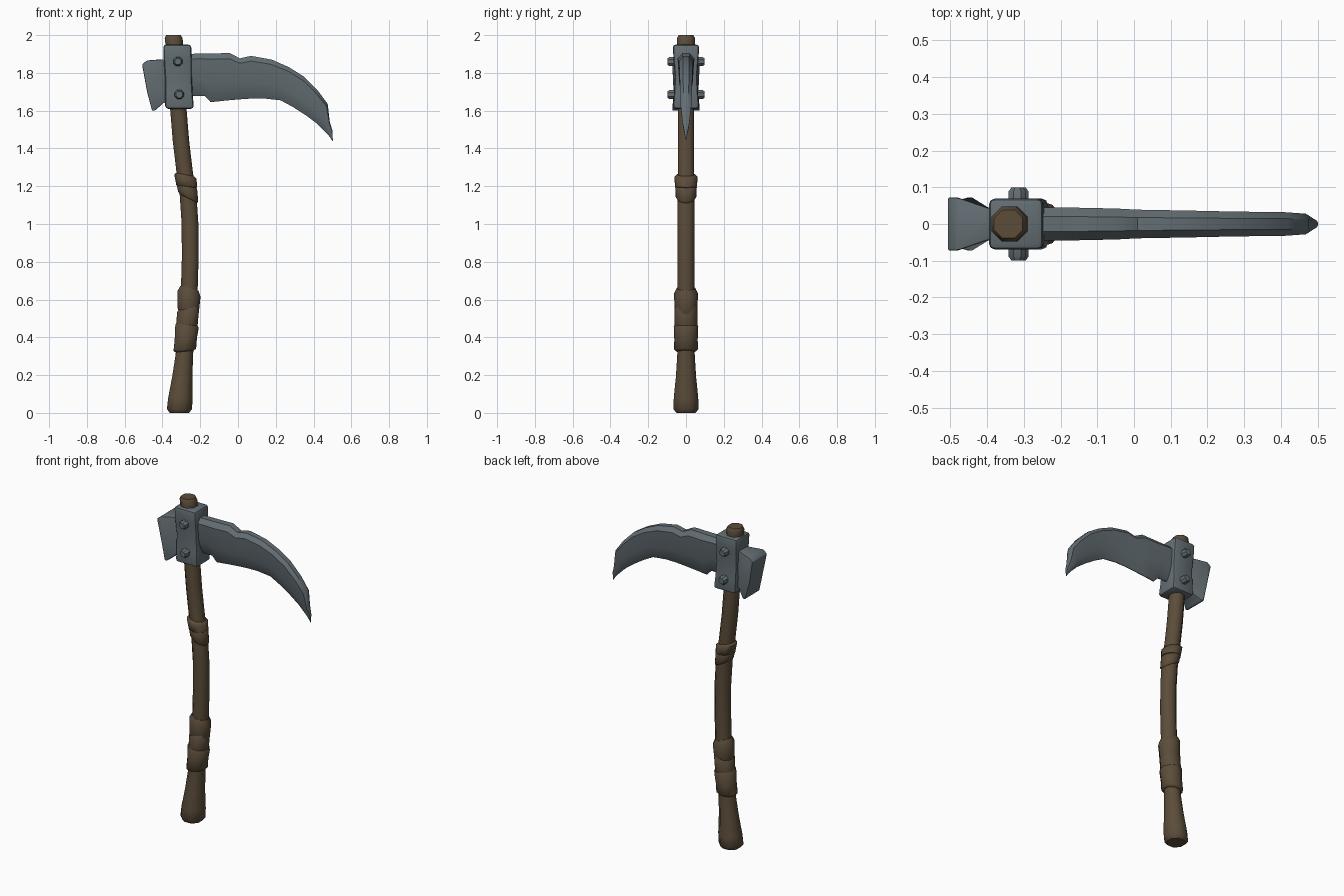
import bpy, bmesh, math
from mathutils import Vector

cube = bpy.data.objects.get("Cube")
if cube:
    bpy.data.objects.remove(cube, do_unlink=True)


def material(name, rgb):
    m = bpy.data.materials.new(name)
    m.use_nodes = True
    m.diffuse_color = (*rgb, 1)
    bsdf = m.node_tree.nodes["Principled BSDF"]
    bsdf.inputs["Base Color"].default_value = (*rgb, 1)
    bsdf.inputs["Roughness"].default_value = 0.8
    return m


WOOD = material("dark brown wood", (0.105, 0.073, 0.042))
STEEL = material("blue grey steel", (0.125, 0.155, 0.17))


def loft(name, rings, mat, angle=50, bevel=0.0):
    """Skin equal-length rings, cap both ends, smooth by angle."""
    bm = bmesh.new()
    rows = [[bm.verts.new(p) for p in ring] for ring in rings]
    n = len(rows[0])
    for a, b in zip(rows, rows[1:]):
        for i in range(n):
            j = (i + 1) % n
            bm.faces.new((a[i], a[j], b[j], b[i]))
    bm.faces.new(rows[0][::-1])
    bm.faces.new(rows[-1])
    bmesh.ops.recalc_face_normals(bm, faces=bm.faces[:])
    mesh = bpy.data.meshes.new(name)
    bm.to_mesh(mesh)
    bm.free()
    mesh.materials.append(mat)
    ob = bpy.data.objects.new(name, mesh)
    bpy.context.collection.objects.link(ob)
    bpy.ops.object.select_all(action="DESELECT")
    ob.select_set(True)
    bpy.context.view_layer.objects.active = ob
    if bevel:
        mod = ob.modifiers.new("soft edges", "BEVEL")
        mod.width, mod.segments, mod.limit_method = bevel, 2, "ANGLE"
        bpy.ops.object.modifier_apply(modifier=mod.name)
    bpy.ops.object.shade_smooth_by_angle(angle=math.radians(angle))
    return ob


# Bowed handle: centre x, height, radius
HANDLE = [(-.31, 0, .055), (-.31, .02, .072), (-.305, .08, .07), (-.295, .19, .058),
          (-.284, .31, .05), (-.268, .48, .048), (-.258, .65, .048), (-.253, .82, .048),
          (-.254, 1.0, .048), (-.264, 1.15, .048), (-.283, 1.28, .047),
          (-.302, 1.44, .047), (-.316, 1.61, .047), (-.338, 1.96, .051),
          (-.341, 1.985, .051), (-.342, 2.0, .042)]


def centre(z):
    for (x0, z0, _), (x1, z1, _) in zip(HANDLE, HANDLE[1:]):
        if z <= z1:
            return x0 + (x1 - x0) * (z - z0) / (z1 - z0)
    return HANDLE[-1][0]


def ring(x, z, r, tilt=0.0, n=8):
    out = []
    for i in range(n):
        a = 2 * math.pi * (i + 0.5) / n
        out.append(Vector((x + r * math.cos(a), r * math.sin(a), z + tilt * r * math.cos(a))))
    return out


loft("handle", [ring(*s) for s in HANDLE], WOOD)


# Leather-like wraps around the handle: height, radius, tilt per ring
def wrap(name, rows):
    loft(name, [ring(centre(z), z, r, t, 10) for z, r, t in rows], WOOD, 55)


wrap("upper_wrap", [(1.195, .05, -.1), (1.20, .058, -.1), (1.25, .062, -.2), (1.262, .05, -.2)])
wrap("upper_wrap_lower_band", [(1.135, .049, -.5), (1.145, .056, -.5),
                               (1.195, .057, -.2), (1.21, .05, -.2)])
wrap("grip_wrap_top", [(.52, .05, -.3), (.54, .059, -.3), (.63, .064, -.25), (.66, .05, -.25)])
wrap("grip_wrap_middle", [(.42, .05, .2), (.44, .06, .2), (.55, .062, .3), (.565, .05, .3)])
wrap("grip_wrap_bottom", [(.325, .051, .1), (.335, .063, .1), (.39, .062, .1),
                          (.46, .065, -.15), (.478, .052, -.15)])


# Iron collar, slightly leaning and waisted
def block(x, z, hx, hy):
    return [Vector((x + sx * hx, sy * hy, z)) for sx, sy in ((-1, -1), (1, -1), (1, 1), (-1, 1))]


loft("collar", [block(-.309, 1.61, .076, .07), block(-.313, 1.69, .073, .064),
                block(-.316, 1.78, .071, .059), block(-.319, 1.87, .074, .066),
                block(-.322, 1.95, .074, .07)], STEEL, 40, .016)

# Rivets on front and back
for label, side in (("front", -1), ("back", 1)):
    for level, x, z in (("upper", -.318, 1.86), ("lower", -.311, 1.685)):
        rings = []
        for y, r in ((.045, .026), (.088, .026), (.099, .018)):
            rings.append([Vector((p.x, side * y, z + p.y)) for p in ring(x, 0, r)])
        loft(f"{level}_{label}_rivet", rings, STEEL, 35)

# Flared poll behind the collar: x, top, bottom, half thickness at top and bottom
poll = []
for x0, top, x1, low, w in ((-.36, 1.87, -.36, 1.65, .04), (-.40, 1.872, -.395, 1.64, .045),
                            (-.482, 1.866, -.44, 1.60, .073), (-.508, 1.845, -.455, 1.60, .073)):
    xm, zm = (x0 + x1) / 2 - (.01 if x0 > -.5 else 0), 1.70
    poll.append([Vector((x0, -w, top)), Vector((xm, -w * .9, zm)), Vector((x1, -w, low)),
                 Vector((x1, w, low)), Vector((xm, w * .9, zm)), Vector((x0, w, top))])
loft("poll", poll, STEEL, 35, .006)

# Curved blade: spine point, edge point, half thickness
BLADE = [((-.30, 1.90), (-.30, 1.68), .045), ((-.20, 1.902), (-.175, 1.677), .045),
         ((-.13, 1.903), (-.145, 1.645), .044), ((-.045, 1.905), (-.05, 1.655), .042),
         ((.01, 1.877), (.01, 1.66), .039), ((.07, 1.89), (.07, 1.664), .038),
         ((.18, 1.87), (.135, 1.665), .036), ((.27, 1.83), (.225, 1.655), .034),
         ((.35, 1.78), (.29, 1.62), .033), ((.42, 1.71), (.36, 1.575), .032),
         ((.475, 1.635), (.42, 1.53), .028), ((.486, 1.54), (.465, 1.485), .018),
         ((.50, 1.495), (.485, 1.462), .009), ((.502, 1.442), (.499, 1.44), .001)]
PROFILE = [(0, .45), (.12, 1), (.62, .8), (.86, .45), (1, .06)]
sections = []
for spine, edge, w in BLADE:
    s, e = Vector((spine[0], 0, spine[1])), Vector((edge[0], 0, edge[1]))
    half = [(s.lerp(e, t), w * k) for t, k in PROFILE]
    sections.append([p + Vector((0, -y, 0)) for p, y in half]
                    + [p + Vector((0, y, 0)) for p, y in reversed(half)])
loft("blade", sections, STEEL, 35)
